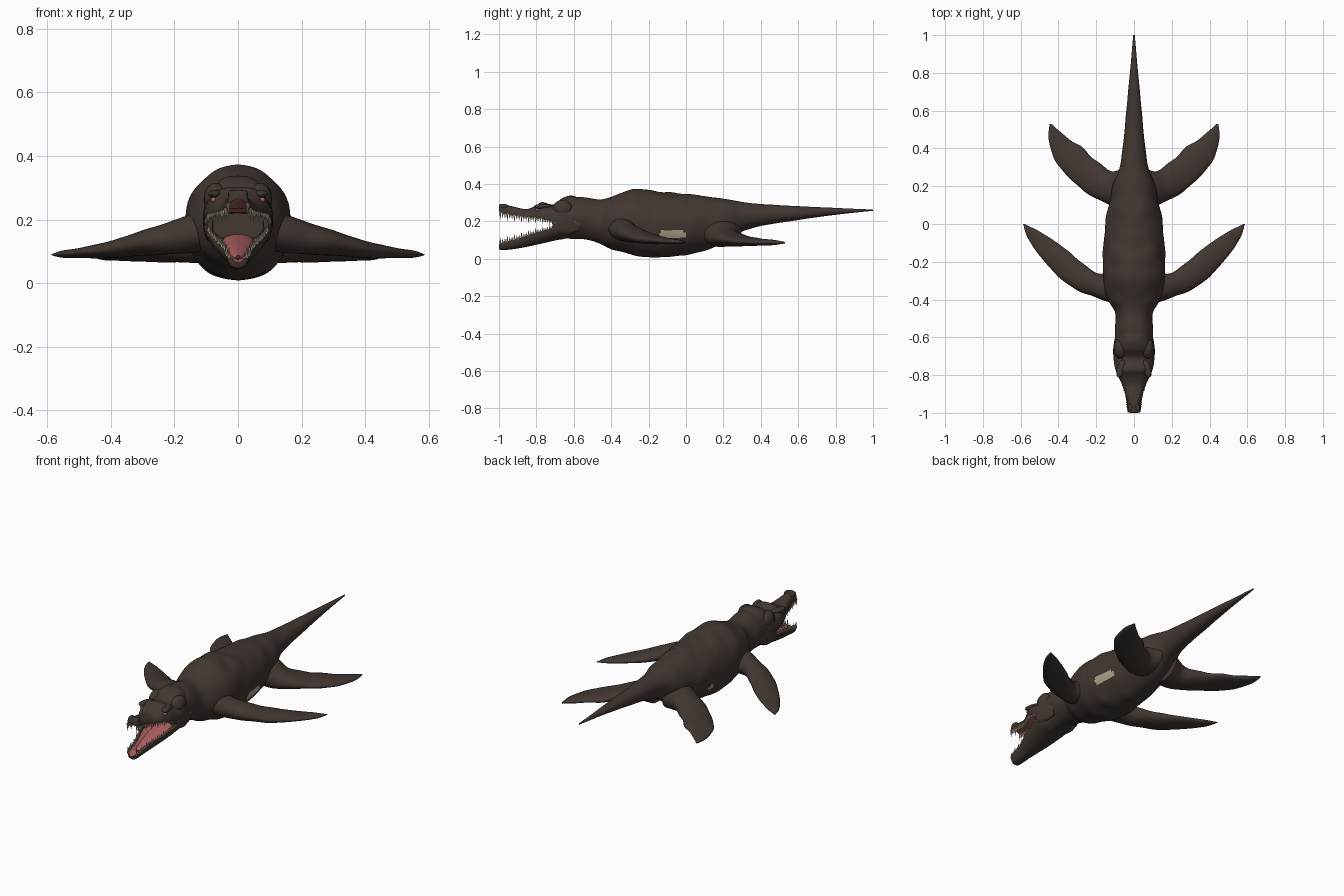
import bpy, bmesh, math
from mathutils import Vector, Matrix, noise

cube = bpy.data.objects.get("Cube")
if cube:
    bpy.data.objects.remove(cube)


def material(name, rgb):
    m = bpy.data.materials.new(name)
    m.use_nodes = True
    m.diffuse_color = (*rgb, 1)
    bsdf = next(n for n in m.node_tree.nodes if n.type == 'BSDF_PRINCIPLED')
    bsdf.inputs["Base Color"].default_value = (*rgb, 1)
    bsdf.inputs["Roughness"].default_value = 0.7
    return m


SKIN, PINK, IVORY = range(3)
MATS = [material("dark_brown_skin", (0.053, 0.038, 0.031)),
        material("pink_mouth", (0.42, 0.115, 0.12)),
        material("ivory", (0.42, 0.38, 0.27))]


def finish(name, bm, mirror=False):
    bmesh.ops.recalc_face_normals(bm, faces=bm.faces)
    me = bpy.data.meshes.new(name)
    bm.to_mesh(me)
    bm.free()
    ob = bpy.data.objects.new(name, me)
    bpy.context.collection.objects.link(ob)
    for m in MATS:
        me.materials.append(m)
    if mirror:
        ob.modifiers.new("mirror", 'MIRROR').use_clip = False
    bpy.ops.object.select_all(action='DESELECT')
    ob.select_set(True)
    bpy.context.view_layer.objects.active = ob
    bpy.ops.object.shade_smooth_by_angle(angle=math.radians(50))
    return ob


def spline(rows, k):
    # Catmull-Rom through rows of equal length
    out = []
    for i in range(len(rows) - 1):
        p = [rows[max(0, min(len(rows) - 1, i + d))] for d in (-1, 0, 1, 2)]
        for s in range(k):
            t = s / k
            out.append([b + 0.5 * t * (c - a + t * (2*a - 5*b + 4*c - d + t * (3*(b - c) + d - a)))
                        for a, b, c, d in zip(*p)])
    return out + [list(rows[-1])]


def across(rows):
    # (y, half width, top, bottom) -> section spanning left to right
    return [(-w, y, w, y, top, bot) for y, w, top, bot in rows]


def loft(name, rows, k=6, n=32, shape=lambda c, s: (c, s), rule=None, bump=0.0, mirror=False):
    # each row: edge point ax, ay, opposite edge point bx, by, top z, bottom z
    bm = bmesh.new()
    rings = []
    for ax, ay, bx, by, top, bot in spline(rows, k):
        ring = []
        for j in range(n):
            a = math.tau * j / n
            u, v = shape(math.cos(a), math.sin(a))
            p = Vector(((ax + bx + (bx - ax) * u) / 2, (ay + by + (by - ay) * u) / 2,
                        (top + bot + (top - bot) * v) / 2))
            f = 1 + bump * noise.noise(Vector((abs(p.x), p.y, p.z)) * 11)
            mid = Vector(((ax + bx) / 2, (ay + by) / 2, (top + bot) / 2))
            ring.append(bm.verts.new(mid + (p - mid) * f))
        rings.append(ring)
    for r0, r1 in zip(rings, rings[1:]):
        for j in range(n):
            f = bm.faces.new((r0[j], r0[(j + 1) % n], r1[(j + 1) % n], r1[j]))
            if rule:
                f.material_index = rule(f.calc_center_median(), math.sin(math.tau * (j + 0.5) / n))
    bm.faces.new(rings[0])
    bm.faces.new(rings[-1])
    return finish(name, bm, mirror)


# Body, neck and tail, with small coloured patches on the flanks
body = [(-.68, .085, .27, .125), (-.64, .1, .318, .11), (-.56, .1, .328, .107), (-.47, .1, .315, .083),
        (-.4, .138, .33, .055), (-.3, .163, .37, .025), (-.2, .166, .367, .009), (-.1, .162, .357, .008),
        (0, .152, .346, .02), (.1, .132, .335, .045), (.2, .112, .32, .085), (.3, .078, .305, .145),
        (.4, .06, .293, .175), (.6, .04, .281, .208), (.8, .022, .272, .235), (1, .004, .263, .257)]


def in_spot(p, y, z, ry, rz):
    return ((p.y - y) / ry) ** 2 + ((p.z - z) / rz) ** 2 < 1


def flank_colour(p, s):
    if in_spot(p, -.595, .18, .024, .015):
        return PINK
    if p.x > 0 and in_spot(p, -.07, .13, .075, .025):
        return IVORY
    if p.x < 0 and in_spot(p, -.03, .12, .018, .014):
        return IVORY
    return SKIN


loft("body", across(body), k=12, n=72, rule=flank_colour, bump=.05)

# Skull with the upper jaw, hollow palate underneath
skull = [(-1, .018, .283, .258), (-.99, .033, .293, .247), (-.94, .036, .283, .237), (-.86, .058, .266, .225),
         (-.81, .083, .28, .22), (-.77, .098, .302, .215), (-.71, .107, .29, .2), (-.66, .11, .325, .18),
         (-.61, .102, .337, .15), (-.55, .08, .315, .17)]


def skull_shape(c, s):
    if s >= 0:
        return math.copysign(abs(c) ** .7, c), -1 + 2 * s ** .85
    return c * .93, -1 + .5 * -s


loft("skull", across(skull), k=8, n=40, shape=skull_shape, bump=.04,
     rule=lambda p, s: PINK if s < -.3 and p.y < -.72 else SKIN)

# Lower jaw, an open trough with a pink lining
jaw = [(-1, .018, .077, .056), (-.985, .034, .085, .046), (-.9, .047, .108, .055), (-.8, .079, .14, .075),
       (-.7, .102, .168, .098), (-.65, .104, .195, .107), (-.58, .085, .2, .13)]


def jaw_shape(c, s):
    if s > 0:
        return c * .88, 1 - 1.1 * s
    return math.copysign(abs(c) ** .8, c), 1 + 2 * s


loft("lower_jaw", across(jaw), k=8, n=40, shape=jaw_shape,
     rule=lambda p, s: PINK if s > .35 and p.y < -.7 else SKIN)

# Tongue
loft("tongue", across([(-.95, .006, .088, .078), (-.93, .018, .095, .075), (-.85, .034, .118, .085),
                       (-.75, .05, .14, .1), (-.67, .045, .155, .12)]), n=20,
     rule=lambda p, s: PINK)

# Cheek skin joining the jaws at the corners of the mouth
loft("cheeks", [(.08, -.715, .096, -.715, .205, .163), (.08, -.69, .106, -.69, .225, .14),
                (.07, -.63, .106, -.63, .24, .13), (.06, -.57, .094, -.57, .23, .15)], n=16, mirror=True)


def teeth(name, rows, edge, down, size):
    # a row of cones following one jaw edge
    bm = bmesh.new()
    path = spline(rows, 12)
    count = 24
    for i in range(count):
        y = -.993 + .29 * i / (count - 1)
        y0, w, top, bot = min(path, key=lambda r: abs(r[0] - y))
        length = size * (1.25 if i % 3 == 0 else .8) * (1 - .4 * i / count)
        z = (top, bot)[edge] + down * length * .4
        m = Matrix.Translation((w * .94, y, z))
        if down < 0:
            m = m @ Matrix.Rotation(math.pi, 4, 'X')
        bmesh.ops.create_cone(bm, segments=6, radius1=.0055, radius2=.0008, depth=length,
                              cap_ends=True, matrix=m)
    for f in bm.faces:
        f.material_index = IVORY
    finish(name, bm, mirror=True)


teeth("upper_teeth", skull, 1, -1, .034)
teeth("lower_teeth", jaw, 0, 1, .028)


def blob(name, centre, scale, tilt, colour):
    bm = bmesh.new()
    m = Matrix.Translation(centre) @ Matrix.Rotation(tilt, 4, 'Z') @ Matrix.Diagonal((*scale, 1))
    bmesh.ops.create_uvsphere(bm, u_segments=16, v_segments=10, radius=1, matrix=m)
    for f in bm.faces:
        f.material_index = colour
    finish(name, bm, mirror=True)


# Brows, eyes, jaw muscles and nostril ridges
blob("brows", (.068, -.765, .28), (.022, .05, .014), .3, SKIN)
blob("eyes", (.076, -.795, .262), (.01, .011, .008), .3, PINK)
blob("jaw_muscles", (.07, -.66, .265), (.038, .055, .05), 0, SKIN)
blob("snout_ridges", (.018, -.975, .28), (.014, .025, .014), 0, SKIN)

# Front flippers
loft("front_flippers", [(.08, -.42, .08, -.23, .24, .1), (.16, -.408, .16, -.262, .212, .095),
                        (.23, -.38, .21, -.255, .193, .092), (.34, -.33, .28, -.2, .162, .084),
                        (.43, -.25, .37, -.13, .132, .078), (.515, -.15, .46, -.065, .113, .078),
                        (.568, -.06, .53, -.025, .102, .08), (.587, 0, .58, 0, .092, .087)],
     n=28, bump=.1, mirror=True)

# Rear flippers
loft("rear_flippers", [(.05, .08, .05, .3, .23, .07), (.125, .1, .1, .28, .2, .062),
                       (.2, .135, .14, .29, .165, .064), (.27, .18, .2, .335, .138, .066),
                       (.35, .25, .26, .39, .12, .068), (.42, .34, .33, .44, .108, .07),
                       (.452, .45, .395, .49, .1, .074), (.446, .53, .436, .53, .09, .082)],
     n=28, bump=.1, mirror=True)
